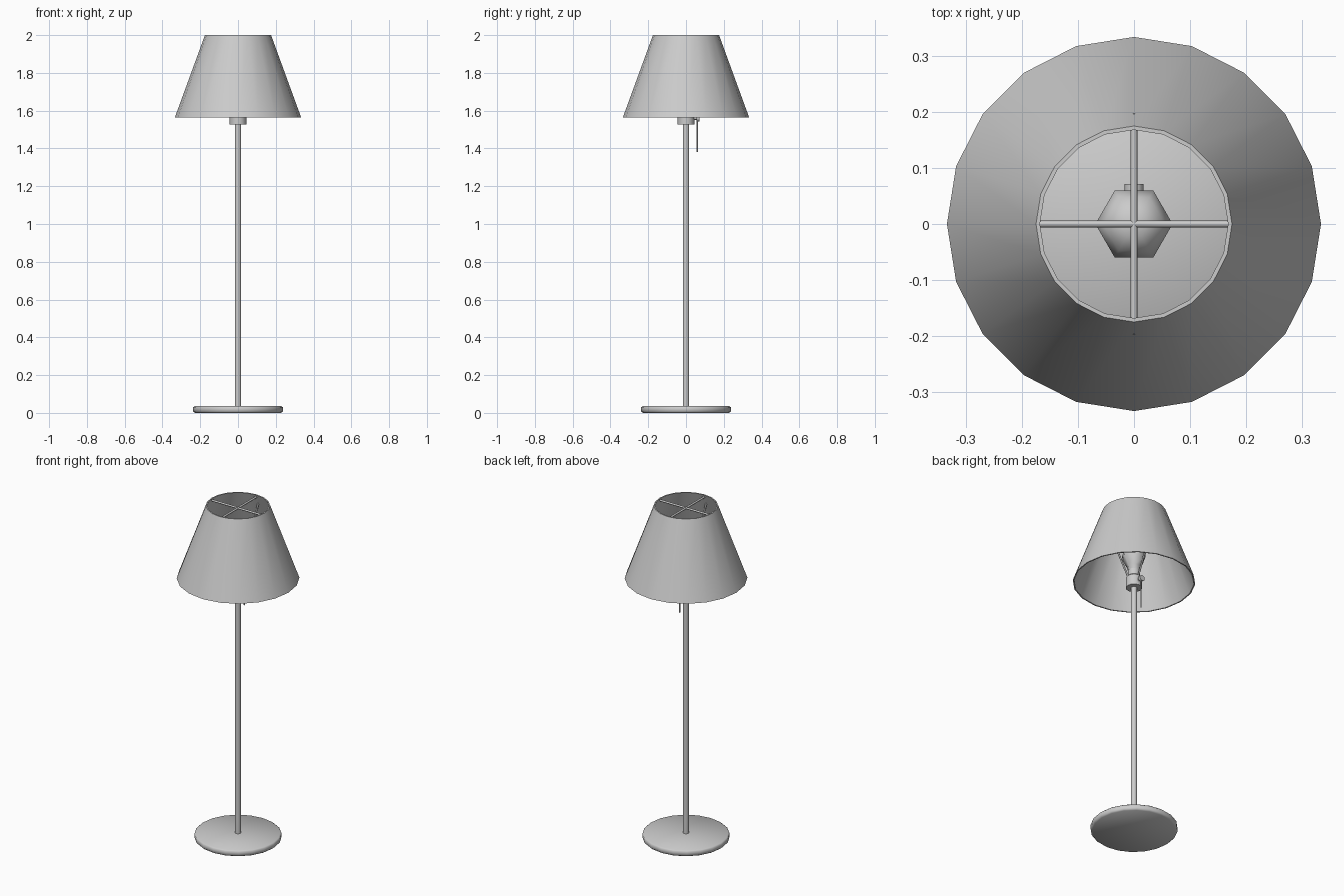
import bpy, bmesh, math
from mathutils import Vector

if "Cube" in bpy.data.objects:
    bpy.data.objects.remove(bpy.data.objects["Cube"])


def finish(bm, name, angle=40):
    bmesh.ops.recalc_face_normals(bm, faces=bm.faces)
    me = bpy.data.meshes.new(name)
    bm.to_mesh(me)
    bm.free()
    ob = bpy.data.objects.new(name, me)
    bpy.context.collection.objects.link(ob)
    bpy.ops.object.select_all(action='DESELECT')
    ob.select_set(True)
    bpy.context.view_layer.objects.active = ob
    bpy.ops.object.shade_smooth_by_angle(angle=math.radians(angle))
    return ob


def lathe(name, profile, sides, closed=False, angle=40):
    """Revolve (radius, z) points about z; open profiles get capped ends."""
    bm = bmesh.new()
    rings = []
    for r, z in profile:
        rings.append([bm.verts.new((r * math.cos(math.tau * i / sides),
                                    r * math.sin(math.tau * i / sides), z))
                      for i in range(sides)])
    pairs = list(zip(rings, rings[1:]))
    if closed:
        pairs.append((rings[-1], rings[0]))
    else:
        bm.faces.new(rings[0])
        bm.faces.new(rings[-1])
    for a, b in pairs:
        for i in range(sides):
            j = (i + 1) % sides
            bm.faces.new((a[i], a[j], b[j], b[i]))
    return finish(bm, name, angle)


def rod(name, a, b, radius, sides=8):
    """Cylinder between two points."""
    a, b = Vector(a), Vector(b)
    ob = lathe(name, [(radius, 0), (radius, (b - a).length)], sides, angle=65)
    ob.location = a
    ob.rotation_euler = (b - a).to_track_quat('Z', 'Y').to_euler()
    return ob


# Base and pole
lathe("base", [(0.228, 0), (0.237, 0.008), (0.237, 0.03), (0.230, 0.036)], 20, angle=60)
lathe("pole", [(0.017, 0.03), (0.017, 1.54)], 12)

# Thin-walled conical shade
lathe("shade", [(0.334, 1.565), (0.175, 2.0), (0.168, 2.0), (0.327, 1.565)], 20, closed=True)

# Socket and bulb
lathe("socket", [(0.045, 1.528), (0.045, 1.59), (0.034, 1.60), (0.034, 1.635)], 12)
lathe("bulb", [(0.032, 1.63), (0.040, 1.66), (0.066, 1.71), (0.069, 1.74),
               (0.055, 1.78), (0.025, 1.80)], 6, angle=75)

# Crossed rods at the top of the shade
rod("spider_rod_x", (-0.171, 0, 1.985), (0.171, 0, 1.985), 0.006)
rod("spider_rod_y", (0, -0.171, 1.985), (0, 0.171, 1.985), 0.006)

# Sloping rods from the socket to the shade
for side, s in (("front", -1), ("back", 1)):
    rod("support_rod_" + side, (0, s * 0.035, 1.585), (0, s * 0.193, 1.942), 0.005)

# Switch knob and pull cord
rod("switch_stem", (0, 0.03, 1.56), (0, 0.06, 1.56), 0.009)
rod("switch_knob", (0, 0.055, 1.56), (0, 0.071, 1.56), 0.017, 12)
rod("pull_cord", (0, 0.059, 1.38), (0, 0.059, 1.56), 0.004, 6)
